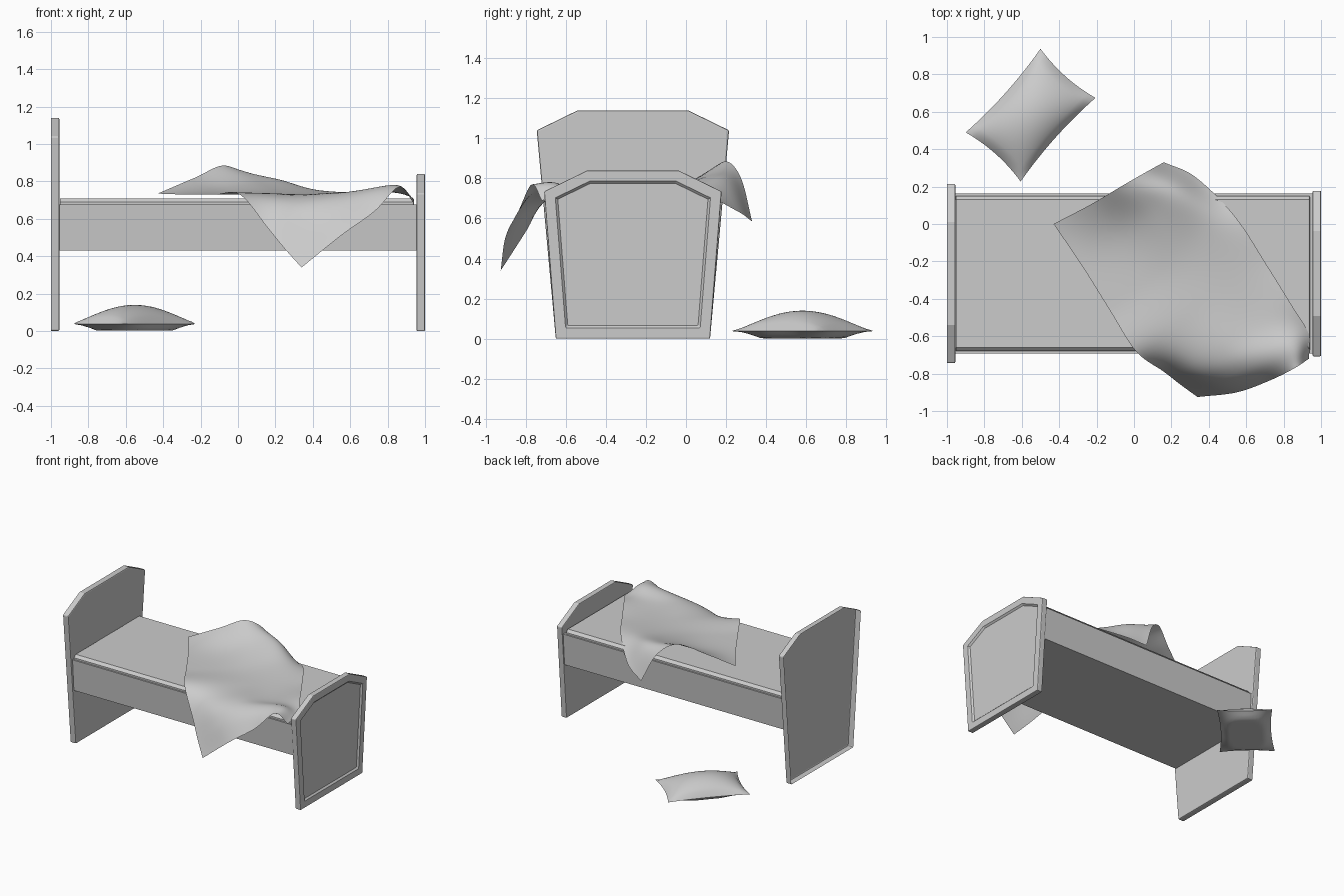
import bpy, bmesh, math
from mathutils import Vector

if "Cube" in bpy.data.objects:
    bpy.data.objects.remove(bpy.data.objects["Cube"])

YC = -0.265  # bed centre line in y


def finish(name, bm, smooth=None, bevel=0):
    me = bpy.data.meshes.new(name)
    bm.to_mesh(me)
    bm.free()
    ob = bpy.data.objects.new(name, me)
    bpy.context.collection.objects.link(ob)
    if bevel:
        m = ob.modifiers.new("bevel", 'BEVEL')
        m.width, m.segments, m.limit_method = bevel, 2, 'ANGLE'
        m.angle_limit = math.radians(50)
    if smooth:
        bpy.context.view_layer.objects.active = ob
        ob.select_set(True)
        bpy.ops.object.shade_smooth_by_angle(angle=math.radians(smooth))
        ob.select_set(False)
    return ob


def prism(half, x0, x1):
    """Mirror a half profile (half width, z) about YC and extrude along x."""
    pts = [(YC + w, z) for w, z in half] + [(YC - w, z) for w, z in reversed(half)]
    bm = bmesh.new()
    a = [bm.verts.new((x0, y, z)) for y, z in pts]
    b = [bm.verts.new((x1, y, z)) for y, z in pts]
    n = len(pts)
    back, front = bm.faces.new(a[::-1]), bm.faces.new(b)
    for i in range(n):
        bm.faces.new((a[i], a[(i + 1) % n], b[(i + 1) % n], b[i]))
    bmesh.ops.recalc_face_normals(bm, faces=bm.faces[:])
    return bm, back, front


# Headboard: tapered shell, open at the back
bm, back, front = prism([(0.385, 0), (0.48, 1.04), (0.275, 1.14)], -1.0, -0.955)
bmesh.ops.delete(bm, geom=[back], context='FACES_ONLY')
finish("headboard", bm, bevel=0.008)

# Footboard with a recessed panel on its outer face
bm, back, front = prism([(0.385, 0), (0.443, 0.735), (0.227, 0.84)], 0.955, 1.0)
bmesh.ops.inset_region(bm, faces=[front], thickness=0.053, use_even_offset=True)
bmesh.ops.inset_region(bm, faces=[front], thickness=0.012, depth=-0.012,
                       use_even_offset=True)
finish("footboard", bm, bevel=0.006)

# Bed box and mattress slab
bm, _, _ = prism([(0.41, 0.43), (0.427, 0.677)], -0.955, 0.955)
finish("bed_box", bm)
bm, _, _ = prism([(0.415, 0.67), (0.415, 0.69), (0.395, 0.71)], -0.953, 0.94)
finish("mattress", bm, bevel=0.006)

# Blanket: smooth sheet through a coarse control net
NET = [
    [(-.43, 0, .735), (-.23, .105, .82), (-.07, .20, .885), (.06, .275, .80), (.16, .33, .585)],
    [(-.28, -.22, .73), (-.08, -.08, .75), (.11, .06, .80), (.24, .17, .80), (.33, .25, .64)],
    [(-.13, -.46, .73), (.05, -.32, .73), (.23, -.18, .74), (.40, -.03, .755), (.54, .04, .735)],
    [(.01, -.68, .73), (.18, -.56, .735), (.36, -.43, .73), (.54, -.30, .73), (.71, -.22, .735)],
    [(.16, -.79, .55), (.31, -.75, .68), (.47, -.66, .735), (.66, -.55, .735), (.84, -.43, .745)],
    [(.25, -.86, .44), (.43, -.84, .61), (.60, -.77, .715), (.82, -.66, .78), (.935, -.59, .71)],
    [(.34, -.925, .34), (.55, -.90, .51), (.73, -.835, .64), (.86, -.77, .77), (.935, -.72, .69)],
]


def spline(p, t):
    """Catmull-Rom point at t in 0..len-1."""
    n = len(p)
    i = min(int(t), n - 2)
    f = t - i
    p1, p2 = p[i], p[i + 1]
    p0 = p[i - 1] if i else p1 * 2 - p2
    p3 = p[i + 2] if i + 2 < n else p2 * 2 - p1
    return 0.5 * (p1 * 2 + (p2 - p0) * f + (p0 * 2 - p1 * 5 + p2 * 4 - p3) * f * f
                  + (p1 * 3 - p0 - p2 * 3 + p3) * f ** 3)


def grid(bm, nu, nv, fn):
    v = [[bm.verts.new(fn(i / nu, j / nv)) for i in range(nu + 1)] for j in range(nv + 1)]
    for j in range(nv):
        for i in range(nu):
            bm.faces.new((v[j][i], v[j + 1][i], v[j + 1][i + 1], v[j][i + 1]))


net = [[Vector(p) for p in row] for row in NET]
bm = bmesh.new()
grid(bm, 32, 42, lambda u, v: spline([spline(r, u * 4) for r in net], v * 6))
finish("blanket", bm, smooth=60)

# Pillow on the floor: two puffed sheets joined along a pinched seam
ANG = math.radians(48.2)


def pillow(sign):
    def fn(u, v):
        a, b = 2 * u - 1, 2 * v - 1
        x = 0.30 * a * (1 - 0.07 * (1 - b * b))
        y = 0.197 * b * (1 - 0.09 * (1 - a * a))
        puff = max(0.0, (1 - a * a) * (1 - b * b))
        z = 0.038 + (0.102 * puff ** 0.65 if sign > 0 else -0.036 * min(1, 2.5 * puff))
        return (-0.553 + x * math.cos(ANG) - y * math.sin(ANG),
                0.582 + x * math.sin(ANG) + y * math.cos(ANG), z)
    return fn


bm = bmesh.new()
grid(bm, 20, 16, pillow(1))
grid(bm, 20, 16, pillow(-1))
bmesh.ops.remove_doubles(bm, verts=bm.verts[:], dist=0.0005)
bmesh.ops.recalc_face_normals(bm, faces=bm.faces[:])
finish("pillow", bm, smooth=50)
